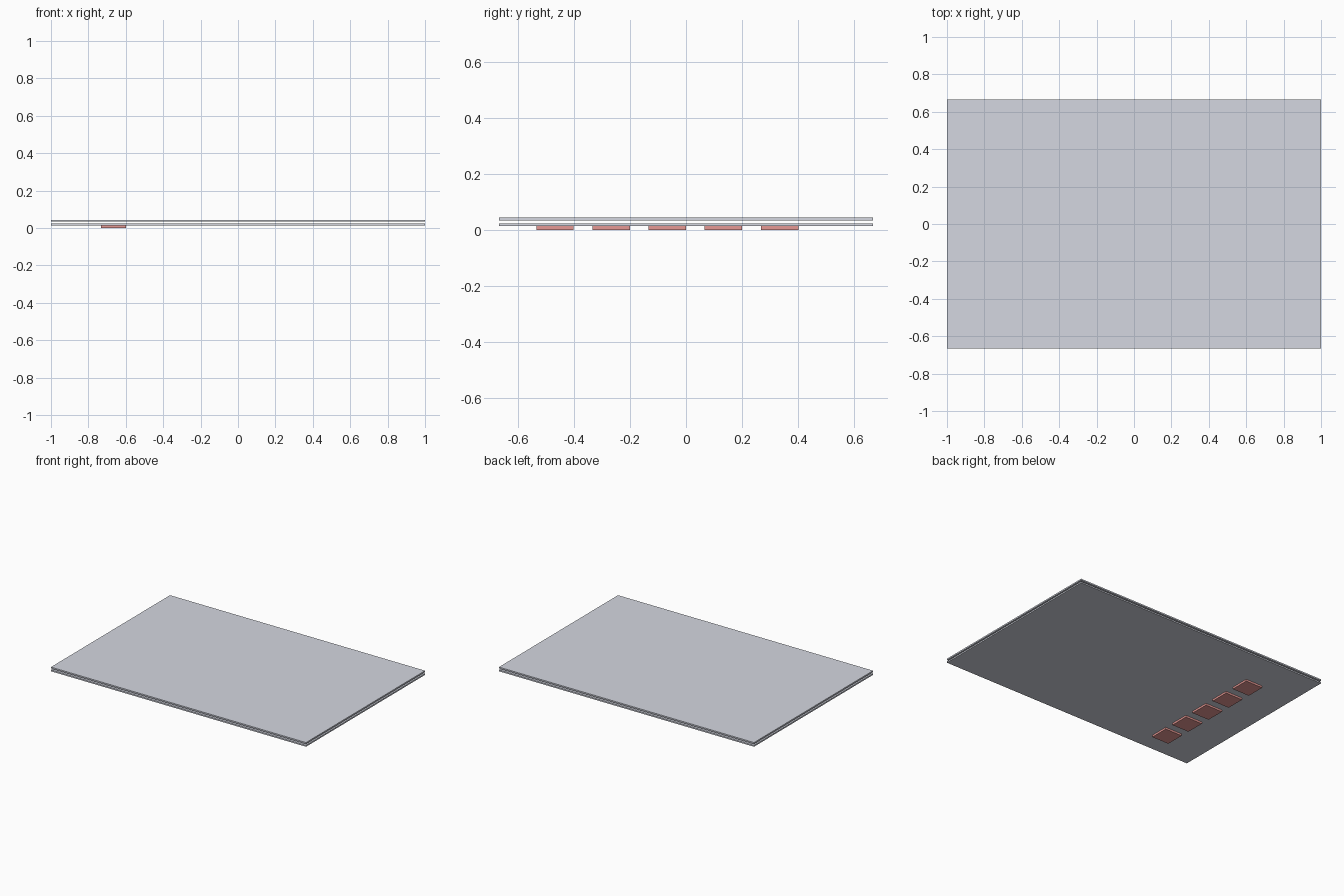
import bpy

if "Cube" in bpy.data.objects:
    bpy.data.objects.remove(bpy.data.objects["Cube"])


def material(name, rgb):
    mat = bpy.data.materials.new(name)
    mat.diffuse_color = (*rgb, 1)
    mat.use_nodes = True
    mat.node_tree.nodes["Principled BSDF"].inputs["Base Color"].default_value = mat.diffuse_color
    return mat


red = material("pad_red", (0.8, 0.32, 0.3))
pale = material("sheet_pale_blue_grey", (0.66, 0.68, 0.75))


def box(name, x, y, z, mat):
    """Box from (min, max) ranges on each axis."""
    bpy.ops.mesh.primitive_cube_add(
        size=1, location=[(a + b) / 2 for a, b in (x, y, z)])
    ob = bpy.context.object
    ob.name = name
    ob.scale = [b - a for a, b in (x, y, z)]
    bpy.ops.object.transform_apply(location=False, rotation=False, scale=True)
    ob.data.materials.append(mat)
    return ob


W, D = 1.0, 2 / 3

# Two thin parallel sheets with a gap between them
box("lower_sheet", (-W, W), (-D, D), (0.0133, 0.0233), pale)
box("upper_sheet", (-W, W), (-D, D), (0.0333, 0.0433), pale)

# Row of square pads under the lower sheet
for i in range(5):
    y = -0.5333 + 0.2 * i
    box(f"pad_{i + 1}", (-0.7333, -0.6), (y, y + 0.1333), (0, 0.0133), red)
